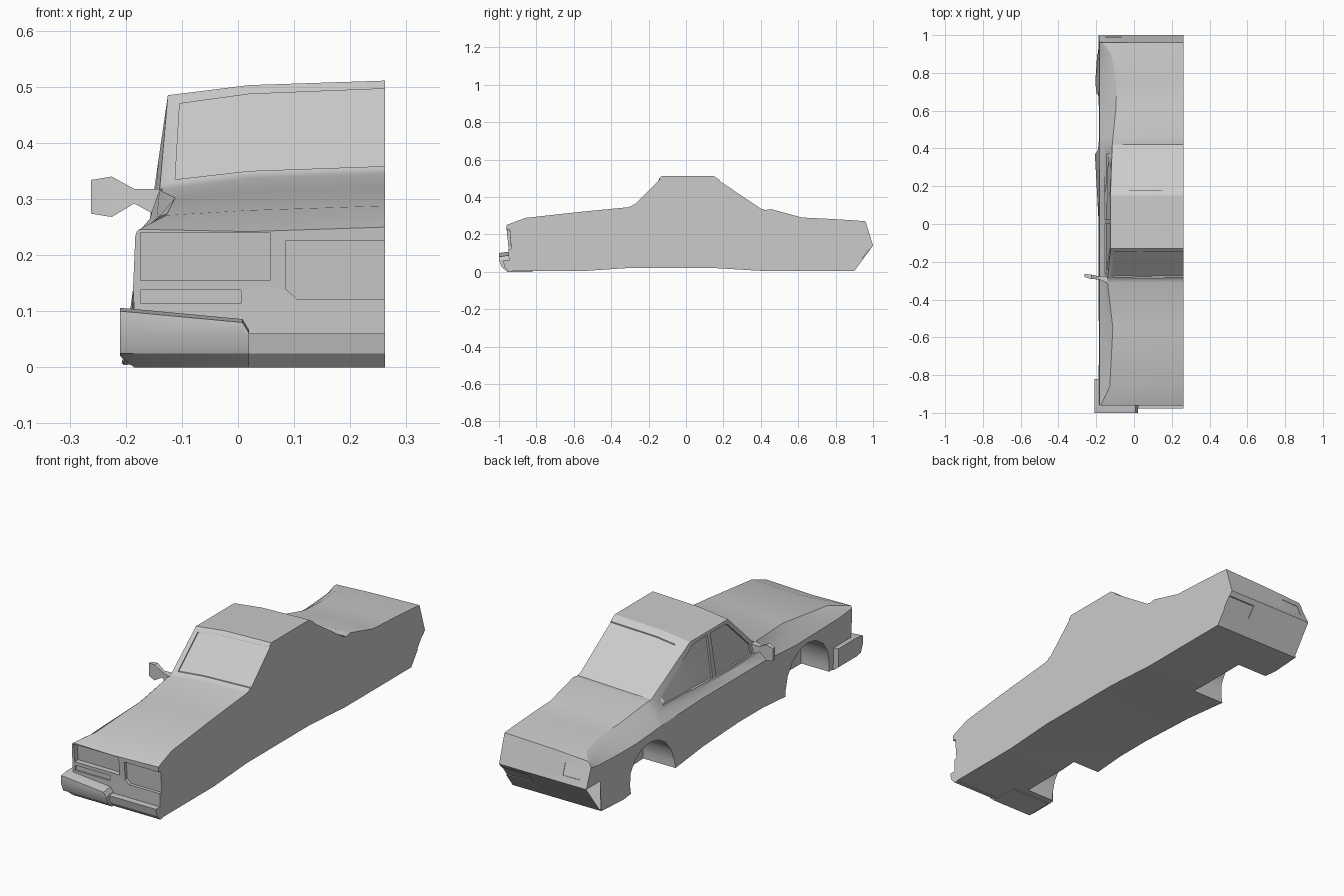
import bpy, bmesh
from math import sin, cos, pi
from mathutils import Vector
from mathutils.bvhtree import BVHTree

cube = bpy.data.objects.get("Cube")
if cube:
    bpy.data.objects.remove(cube)

CUT = 0.262   # flat centre-line side of the half shell
WAIST = 0.14  # height where the nose and tail stick out furthest

paint = bpy.data.materials.new("plain grey")
paint.use_nodes = True
grey = (0.6, 0.6, 0.6, 1)
paint.diffuse_color = grey
paint.node_tree.nodes["Principled BSDF"].inputs["Base Color"].default_value = grey


def make(name, verts, faces):
    mesh = bpy.data.meshes.new(name)
    mesh.from_pydata(verts, [], faces)
    bm = bmesh.new()
    bm.from_mesh(mesh)
    bmesh.ops.recalc_face_normals(bm, faces=bm.faces)
    bm.to_mesh(mesh)
    bm.free()
    mesh.materials.append(paint)
    obj = bpy.data.objects.new(name, mesh)
    bpy.context.collection.objects.link(obj)
    return obj


def skin(name, rings, caps=None):
    """Join equal rings of points with quads and close both ends."""
    n = len(rings[0])
    verts = [v for ring in rings for v in ring]
    faces = [(i * n + j, i * n + (j + 1) % n, (i + 1) * n + (j + 1) % n, (i + 1) * n + j)
             for i in range(len(rings) - 1) for j in range(n)]
    last = (len(rings) - 1) * n
    for cap in caps or [range(n)]:
        faces += [tuple(cap), tuple(last + j for j in cap)]
    return make(name, verts, faces)


def prism(name, outline, x0, x1):
    return skin(name, [[(x, y, z) for y, z in outline] for x in (x0, x1)])


def carve(target, cutter):
    mod = target.modifiers.new("cut", 'BOOLEAN')
    mod.operation = 'DIFFERENCE'
    mod.solver = 'EXACT'
    mod.object = cutter
    bpy.context.view_layer.objects.active = target
    bpy.ops.object.modifier_apply(modifier=mod.name)
    bpy.data.objects.remove(cutter)


def body_ring(y, side, shoulder, belt, roof, top):
    """One cross-section, from the floor up the side and over to the cut."""
    floor = .02 if -.4 < y < .3 else .004
    low = high = y
    if y < -.9:      # nose leans in below the bonnet edge
        low, high = y + .015, y + .01
    elif y > .95:    # tail comes to a wedge
        low, high = y - .06, y + .04
    upper = [(-.183, shoulder), belt, roof, (.02, top - .008), (CUT, top)]
    return ([(CUT, low, floor), (-side, low, floor), (-.187, high, WAIST)]
            + [(x, y, z) for x, z in upper] + [(CUT, high, WAIST)])


# y, floor half width, shoulder height, belt, roof or deck edge, centre height
cabin_belt = (-.157, .265)
body = skin("body_shell", [body_ring(*section) for section in (
    (-.96, .18, .235, (-.18, .243), (-.176, .246), .25),
    (-.86, .183, .225, (-.155, .253), (-.128, .271), .288),
    (-.55, .183, .22, (-.145, .268), (-.112, .302), .322),
    (-.31, .18, .235, cabin_belt, (-.14, .316), .345),
    (-.29, .18, .235, cabin_belt, (-.139, .324), .353),
    (-.13, .18, .235, cabin_belt, (-.125, .485), .511),
    (.15, .195, .235, cabin_belt, (-.125, .485), .511),
    (.42, .21, .225, cabin_belt, (-.115, .318), .33),
    (.455, .207, .222, (-.15, .26), (-.112, .315), .335),
    (.62, .19, .21, (-.13, .255), (-.095, .28), .29),
    (.75, .205, .21, (-.13, .252), (-.092, .275), .284),
    (.9, .195, .215, (-.15, .25), (-.12, .264), .275),
    (.96, .19, .225, (-.178, .242), (-.165, .252), .27),
)], [(0, 1, 2, 8), range(2, 9)])

# Wheel arches
for centre, radius, height in ((-.63, .16, .16), (.53, .157, .14)):
    outline = [(centre - radius, -.05)]
    for step in range(9):
        angle = pi * step / 8
        outline.append((centre - radius * cos(angle), .04 + height * sin(angle)))
    outline.append((centre + radius, -.05))
    carve(body, prism("arch_cutter", outline, -.3, -.04))


def recess(points, direction, depth):
    """Sink an outline, given in the plane across the direction, into the body."""
    d = Vector(direction)
    axis = [i for i in range(3) if d[i]][0]
    tree = BVHTree.FromObject(body, bpy.context.evaluated_depsgraph_get())
    outer, inner = [], []
    for point in points:
        p = list(point)
        p.insert(axis, 0)
        hit = tree.ray_cast(Vector(p) - d * 3, d)[0]
        if hit.x > CUT - .005:
            hit.x = CUT + .01
        outer.append(hit - d * .05)
        inner.append(hit + d * depth)
    carve(body, skin("recess_cutter", [outer, inner]))


def box(a0, a1, b0, b1):
    return [(a0, b0), (a1, b0), (a1, b1), (a0, b1)]


EDGE = CUT - .001
FROM_FRONT, FROM_BACK, FROM_SIDE, FROM_TOP = (0, 1, 0), (0, -1, 0), (1, 0, 0), (0, 0, -1)
# Headlight, indicator and grille
recess(box(-.174, .057, .155, .24), FROM_FRONT, .025)
recess(box(-.174, .005, .114, .138), FROM_FRONT, .008)
recess([(.085, .225), (.085, .14), (.105, .122), (EDGE, .122), (EDGE, .225)], FROM_FRONT, .015)
# Windscreen and rear window
recess([(-.112, .335), (-.104, .47), (.02, .487), (EDGE, .497), (EDGE, .359), (.02, .35)],
       FROM_FRONT, .008)
recess([(-.07, .18), (.02, .18), (EDGE, .18), (EDGE, .41), (.02, .41), (-.08, .41)],
       FROM_TOP, .005)
# Side windows
recess([(-.262, .28), (-.258, .325), (-.118, .468), (0, .472), (0, .28)], FROM_SIDE, .008)
recess([(.025, .28), (.025, .472), (.14, .466), (.37, .3), (.37, .28)], FROM_SIDE, .008)
# Tail light and number plate panel
recess(box(-.15, -.06, .17, .225), FROM_BACK, .002)
recess(box(.12, EDGE, .07, .12), FROM_BACK, .006)


# Bumper: wrapped outer section and lower centre section
def bumper_ring(x, top, floor):
    outline = [(-.955, floor), (-.985, .025), (-1, .06), (-1, top),
               (-.96, top + .006), (-.82, top + .006), (-.82, floor)]
    return [(x, y, z) for y, z in outline]


bumper = skin("front_bumper", [bumper_ring(-.21, .1, .02), bumper_ring(-.185, .098, 0),
                               bumper_ring(.008, .08, 0), bumper_ring(.02, .06, 0)])
valance = prism("bumper_centre",
                [(-.945, 0), (-.97, .025), (-.978, .06), (-.93, .06), (-.93, 0)], .02, CUT)


# Door mirror, flaring out from a narrow neck
def mirror_ring(x, y, half, low, high):
    return [(x, py, pz) for py, pz in box(y - half, y + half, low, high)]


mirror = skin("door_mirror", [mirror_ring(-.135, -.295, .02, .265, .318),
                              mirror_ring(-.185, -.285, .008, .292, .318),
                              mirror_ring(-.225, -.28, .012, .268, .34),
                              mirror_ring(-.262, -.272, .008, .274, .334)])

for obj in (body, bumper, valance, mirror):
    bpy.ops.object.select_all(action='DESELECT')
    obj.select_set(True)
    bpy.context.view_layer.objects.active = obj
    bpy.ops.object.shade_smooth_by_angle(angle=.45)
